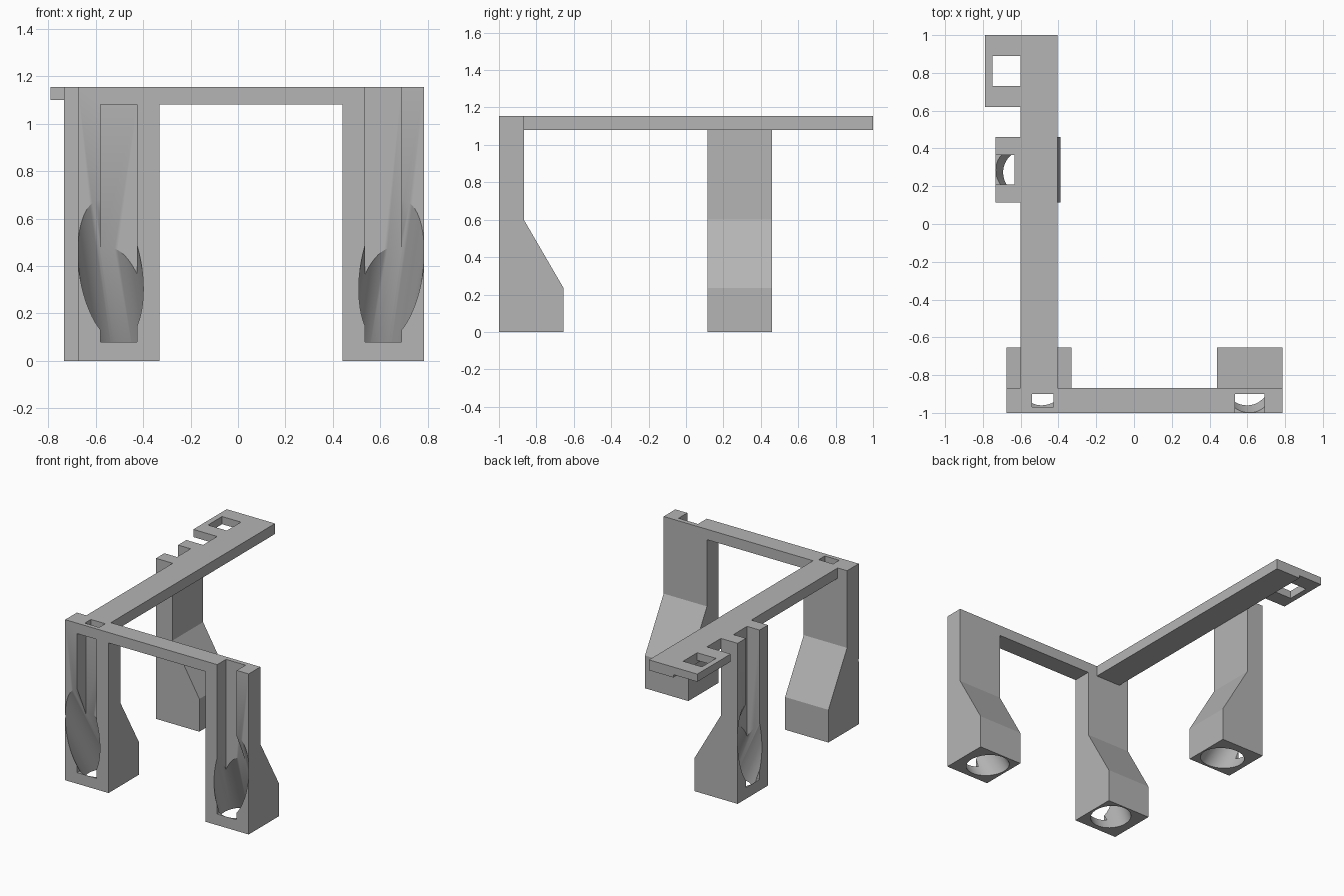
import bpy, bmesh, math
from mathutils import Matrix, Vector

cube = bpy.data.objects.get("Cube")
if cube:
    bpy.data.objects.remove(cube, do_unlink=True)

GREY = (0.46, 0.46, 0.46, 1)
mat = bpy.data.materials.new("plain grey")
mat.use_nodes = True
mat.diffuse_color = GREY
mat.node_tree.nodes["Principled BSDF"].inputs["Base Color"].default_value = GREY

TOP, UNDER = 1.155, 1.08     # frame top and underside
WIDTH, FOOT, WALL = 0.345, 0.345, 0.133   # leg width, foot depth, upper leg depth


def make_object(name, bm):
    bmesh.ops.recalc_face_normals(bm, faces=bm.faces)
    mesh = bpy.data.meshes.new(name)
    bm.to_mesh(mesh)
    bm.free()
    mesh.materials.append(mat)
    obj = bpy.data.objects.new(name, mesh)
    bpy.context.collection.objects.link(obj)
    return obj


def box(name, x, y, z):
    bm = bmesh.new()
    bmesh.ops.create_cube(bm, size=1)
    for v in bm.verts:
        v.co = [a[0] + (c + 0.5) * (a[1] - a[0]) for a, c in zip((x, y, z), v.co)]
    return make_object(name, bm)


def cut(obj, cutter):
    cutter.hide_render = True
    mod = obj.modifiers.new("cut", 'BOOLEAN')
    mod.operation, mod.solver, mod.object = 'DIFFERENCE', 'EXACT', cutter
    bpy.context.view_layer.objects.active = obj
    bpy.ops.object.modifier_apply(modifier=mod.name)
    bpy.data.objects.remove(cutter, do_unlink=True)


def tilted_bore(lean):
    # round bore rising from the sole and leaving through the outer face
    axis = Vector((-0.15 * lean, -0.49, 1))
    base = Vector((0.0225 * lean, 0.187, 0))
    bm = bmesh.new()
    bmesh.ops.create_cone(bm, cap_ends=True, segments=64, radius1=0.132,
                          radius2=0.132, depth=1.4)
    turn = axis.to_track_quat('Z', 'Y').to_matrix().to_4x4()
    bmesh.ops.transform(bm, verts=bm.verts,
                        matrix=Matrix.Translation(base + axis * 0.4) @ turn)
    return make_object("bore_cutter", bm)


def leg(name, place, lean=1, capped=False):
    # side profile pushed across the leg width; outer face lies on local y = 0
    profile = [(0, 0), (FOOT, 0), (FOOT, 0.235), (WALL, 0.6), (WALL, TOP), (0, TOP)]
    bm = bmesh.new()
    face = bm.faces.new([bm.verts.new((-WIDTH / 2, y, z)) for y, z in profile])
    side = bmesh.ops.extrude_face_region(bm, geom=[face])
    bmesh.ops.translate(bm, vec=(WIDTH, 0, 0),
                        verts=[g for g in side["geom"] if isinstance(g, bmesh.types.BMVert)])
    obj = make_object(name, bm)
    # cable slot, closed on top for the corner leg
    cut(obj, box("slot_cutter", (-0.0775, 0.0775), (-0.1, 0.1),
                 (0.08, UNDER if capped else 1.3)))
    if capped:
        cut(obj, box("top_hole_cutter", (-0.038, 0.077), (0.03, 0.099), (1.0, 1.3)))
    cut(obj, tilted_bore(lean))
    obj.data.transform(place)
    bpy.ops.object.select_all(action='DESELECT')
    obj.select_set(True)
    bpy.context.view_layer.objects.active = obj
    bpy.ops.object.shade_smooth_by_angle(angle=math.radians(30))
    return obj


# legs
leg("corner_leg", Matrix.Translation((-0.5025, -1, 0)), capped=True)
leg("front_leg", Matrix.Translation((0.6125, -1, 0)), lean=-1)
leg("side_leg", Matrix.Translation((-0.733, 0.2875, 0))
    @ Matrix.Rotation(-math.pi / 2, 4, 'Z')).name = "side_leg"

# frame bars
box("front_bar", (-0.33, 0.44), (-1, -1 + WALL), (UNDER, TOP))
box("long_beam", (-0.6, -0.405), (-1 + WALL, 1), (UNDER, TOP))

# end tab with a square window
tab = box("end_tab", (-0.79, -0.6), (0.62, 1), (1.1, TOP))
cut(tab, box("window_cutter", (-0.75, -0.5), (0.73, 0.89), (1.0, 1.3)))
